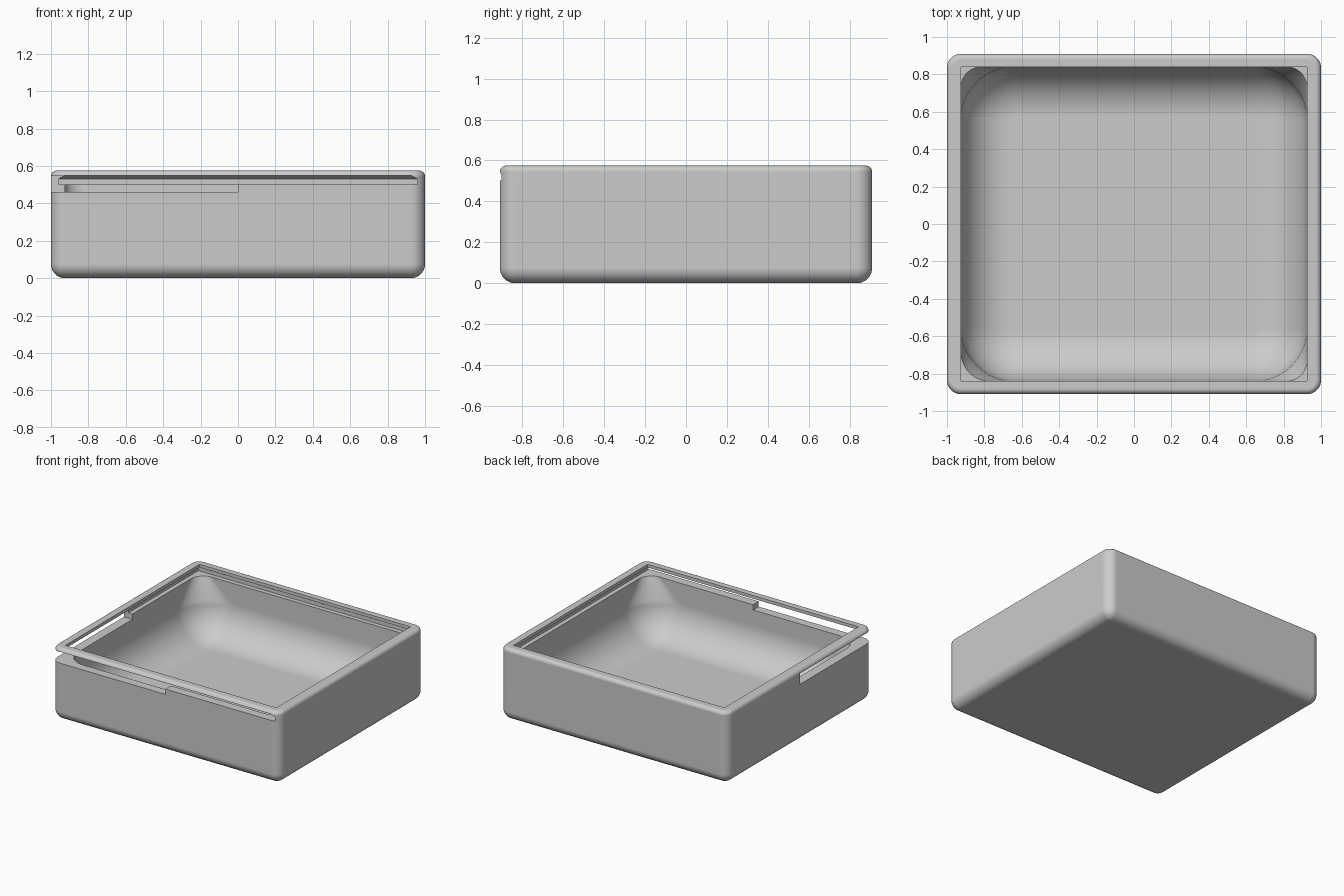
import bpy, bmesh, math

cube = bpy.data.objects.get("Cube")
if cube:
    bpy.data.objects.remove(cube, do_unlink=True)

mat = bpy.data.materials.new("light grey plastic")
GREY = (0.6, 0.6, 0.6, 1.0)
mat.diffuse_color = GREY
mat.use_nodes = True
mat.node_tree.nodes["Principled BSDF"].inputs["Base Color"].default_value = GREY

HX, HY, TOP = 1.0, 0.91, 0.575      # outer half sizes and height
LX, LY = 0.925, 0.84                # opening half sizes
SEG = 10


def rounded_ring(hx, hy, r, z):
    """Rounded rectangle outline at height z."""
    pts = []
    for q, (sx, sy) in enumerate([(1, 1), (-1, 1), (-1, -1), (1, -1)]):
        for i in range(SEG + 1):
            a = math.radians(90 * q + 90 * i / SEG)
            pts.append((sx * (hx - r) + r * math.cos(a),
                        sy * (hy - r) + r * math.sin(a), z))
    return pts


def loft(name, rings):
    """Closed solid skinned through outlines with equal point counts."""
    bm = bmesh.new()
    loops = [[bm.verts.new(p) for p in ring] for ring in rings]
    n = len(loops[0])
    for a, b in zip(loops, loops[1:]):
        for i in range(n):
            j = (i + 1) % n
            bm.faces.new((a[i], a[j], b[j], b[i]))
    bm.faces.new(loops[0][::-1])
    bm.faces.new(loops[-1])
    bmesh.ops.recalc_face_normals(bm, faces=bm.faces)
    mesh = bpy.data.meshes.new(name)
    bm.to_mesh(mesh)
    bm.free()
    mesh.materials.append(mat)
    obj = bpy.data.objects.new(name, mesh)
    bpy.context.collection.objects.link(obj)
    return obj


def rect(x0, x1, y0, y1, z):
    return [(x0, y0, z), (x1, y0, z), (x1, y1, z), (x0, y1, z)]


# Outer block: rounded bottom, rounded uprights, softer top edge
RB, RT = 0.075, 0.03
rings = []
for i in range(SEG + 1):
    a = math.pi / 2 * i / SEG
    d = RB * (1 - math.sin(a))
    rings.append(rounded_ring(HX - d, HY - d, max(0.075 - d, 0.004),
                              RB * (1 - math.cos(a))))
for i in range(7):
    a = math.pi / 2 * i / 6
    d = RT * (1 - math.cos(a))
    rings.append(rounded_ring(HX - d, HY - d, 0.075 - d,
                              TOP - RT + RT * math.sin(a)))
box = loft("box_body", rings)

# Scooped cavity: large floor fillet, corners tightening towards the top
R, FLOOR = 0.27, 0.07
rings = []
for i in range(13):
    a = math.pi / 2 * i / 12
    d = R * (1 - math.sin(a))
    rings.append(rounded_ring(LX - d, LY - d, max(0.28 - d, 0.01),
                              FLOOR + R * (1 - math.cos(a))))
rings.append(rounded_ring(LX, LY, 0.10, 0.51))
cavity = loft("cavity_cutter", rings)

# Dovetail lid channel, open through the front wall
channel = loft("lid_channel_cutter", [
    rect(-0.96, 0.96, -1.2, 0.875, 0.502),
    rect(-0.96, 0.96, -1.2, 0.875, 0.530),
    rect(-LX, LX, -1.2, LY, 0.550)])

# Square opening in the top rim
opening = loft("opening_cutter", [
    rect(-LX, LX, -LY, LY, 0.54), rect(-LX, LX, -LY, LY, 0.8)])

# Finger gap through the walls around one front corner
gap = loft("corner_gap_cutter", [
    rect(-1.2, 0, -1.2, 0, 0.46), rect(-1.2, 0, -1.2, 0, 0.546)])

bpy.context.view_layer.objects.active = box
for cutter in (cavity, channel, opening, gap):
    cutter.hide_render = True
    mod = box.modifiers.new("cut", 'BOOLEAN')
    mod.operation = 'DIFFERENCE'
    mod.solver = 'EXACT'
    mod.object = cutter
    bpy.ops.object.modifier_apply(modifier=mod.name)
    bpy.data.objects.remove(cutter, do_unlink=True)

# Smooth fillets, crisp cut edges
for o in bpy.context.selected_objects:
    o.select_set(False)
box.select_set(True)
bpy.ops.object.shade_smooth_by_angle(angle=math.radians(30))
wn = box.modifiers.new("even_normals", 'WEIGHTED_NORMAL')
wn.keep_sharp = True
